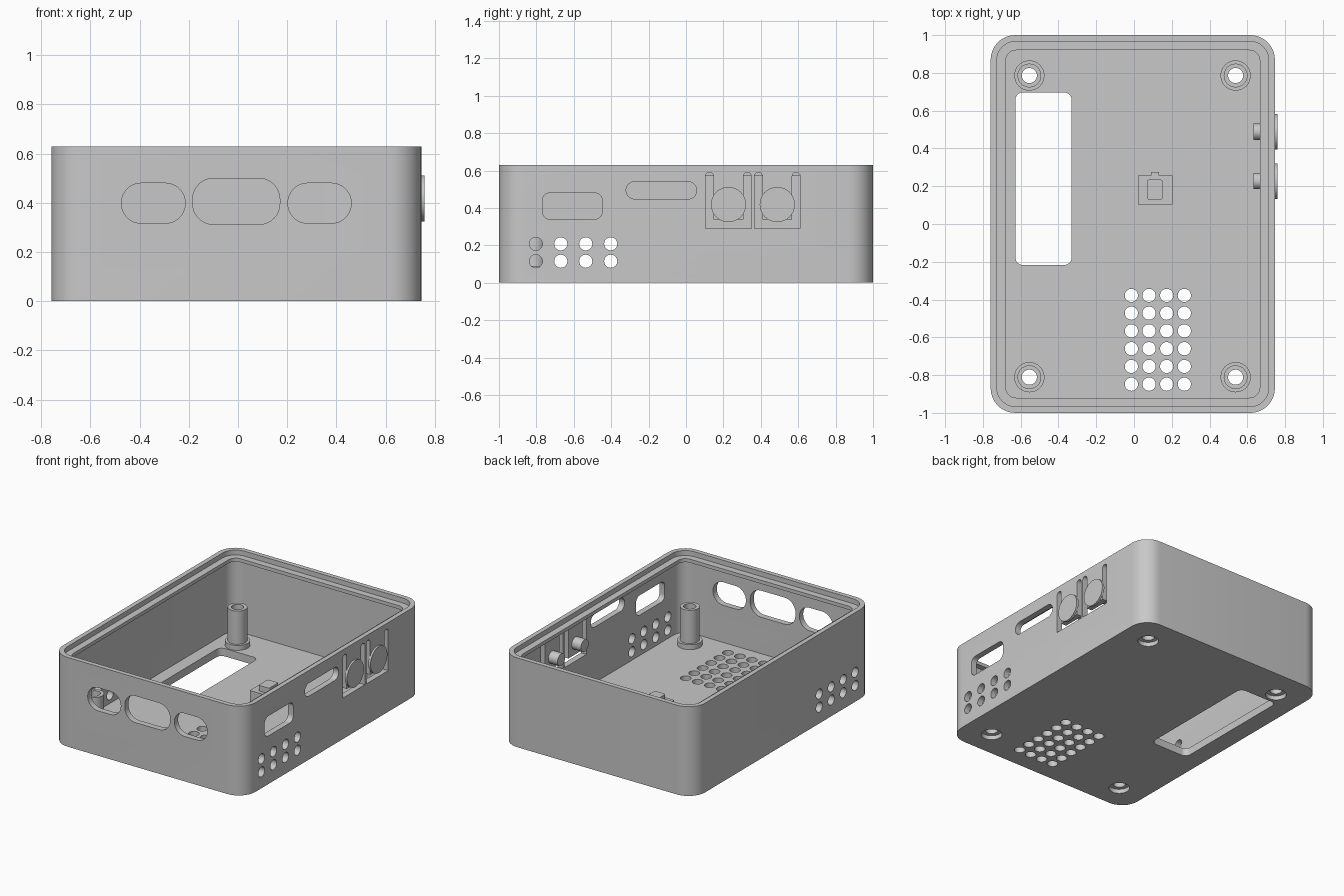
import bpy, bmesh, math
from mathutils import Vector

cube = bpy.data.objects.get("Cube")
if cube:
    bpy.data.objects.remove(cube, do_unlink=True)

grey = bpy.data.materials.new("plain grey")
grey.use_nodes = True
colour = (0.58, 0.58, 0.58, 1)
grey.diffuse_color = colour
grey.node_tree.nodes["Principled BSDF"].inputs["Base Color"].default_value = colour

# Extents of the case
LEFT, RIGHT, FRONT, BACK, TOP = -0.759, 0.746, -1.0, 1.0, 0.63
FLOOR, WALL, RIM, LIP = 0.055, 0.042, 0.08, 0.033


def place(axis, u, v, d):
    return {"x": (d, u, v), "y": (u, d, v), "z": (u, v, d)}[axis]


def prism(axis, u0, u1, v0, v1, d0, d1, r=0.0, steps=8):
    """Describe a rounded rectangle extruded along an axis."""
    pts = []
    corners = [(u1 - r, v1 - r), (u0 + r, v1 - r), (u0 + r, v0 + r), (u1 - r, v0 + r)]
    for i, (cu, cv) in enumerate(corners):
        for k in range(steps + 1 if r else 1):
            a = math.pi / 2 * (i + k / steps)
            p = Vector((cu + r * math.cos(a), cv + r * math.sin(a)))
            if not pts or (p - pts[-1]).length > 1e-4:
                pts.append(p)
    if (pts[0] - pts[-1]).length < 1e-4:
        pts.pop()
    return axis, pts, d0, d1


def disc(axis, u, v, r, d0, d1):
    return prism(axis, u - r, u + r, v - r, v + r, d0, d1, r)


def make(name, prisms):
    bm = bmesh.new()
    for axis, pts, d0, d1 in prisms:
        low = [bm.verts.new(place(axis, p.x, p.y, d0)) for p in pts]
        high = [bm.verts.new(place(axis, p.x, p.y, d1)) for p in pts]
        bm.faces.new(low)
        bm.faces.new(high)
        for i in range(len(pts)):
            j = (i + 1) % len(pts)
            bm.faces.new((low[i], low[j], high[j], high[i]))
    return finish(name, bm)


def finish(name, bm):
    bmesh.ops.recalc_face_normals(bm, faces=bm.faces)
    mesh = bpy.data.meshes.new(name)
    bm.to_mesh(mesh)
    bm.free()
    mesh.materials.append(grey)
    ob = bpy.data.objects.new(name, mesh)
    bpy.context.collection.objects.link(ob)
    return ob


def select(ob):
    bpy.ops.object.select_all(action="DESELECT")
    ob.select_set(True)
    bpy.context.view_layer.objects.active = ob


def cut(ob, prisms):
    cutter = make("cutter", prisms)
    cutter.hide_render = True
    mod = ob.modifiers.new("cut", "BOOLEAN")
    mod.operation, mod.solver, mod.object = "DIFFERENCE", "EXACT", cutter
    select(ob)
    bpy.ops.object.modifier_apply(modifier=mod.name)
    bpy.data.objects.remove(cutter, do_unlink=True)


def smooth(ob):
    select(ob)
    bpy.ops.object.shade_smooth_by_angle(angle=math.radians(30))


def inset_box(t, d0, d1, r):
    return prism("z", LEFT + t, RIGHT - t, FRONT + t, BACK - t, d0, d1, r)


# Open tray: thin walls, with a thicker stepped rim overhanging inside
case = make("case", [inset_box(0, 0, TOP, 0.13)])
cut(case, [inset_box(WALL, FLOOR, 0.57, 0.09)])
cut(case, [inset_box(RIM, 0.3, 1, 0.055)])
cut(case, [inset_box(LIP, TOP - 0.035, 1, 0.1)])

# Floor openings: long slot, vent grid, screw holes with head recesses
posts = [(x, y) for x in (-0.554, 0.538) for y in (-0.811, 0.786)]
holes = [prism("z", -0.628, -0.33, -0.217, 0.697, -0.1, 0.2, 0.04)]
holes += [disc("z", -0.014 + 0.0935 * i, -0.848 + 0.094 * j, 0.035, -0.1, 0.2)
          for i in range(4) for j in range(6)]
holes += [disc("z", x, y, 0.04, -0.1, 0.2) for x, y in posts]
cut(case, holes)
cut(case, [disc("z", x, y, 0.068, -0.1, 0.03) for x, y in posts])

# Front ports
cut(case, [prism("y", -0.474, -0.215, 0.317, 0.48, -1.2, -0.8, 0.08),
           prism("y", -0.184, 0.17, 0.312, 0.5, -1.2, -0.8, 0.085),
           prism("y", 0.203, 0.46, 0.317, 0.48, -1.2, -0.8, 0.08)])

# Side ports, with vents running through both side walls
side = [prism("x", -0.768, -0.448, 0.34, 0.48, 0.5, 0.9, 0.04),
        prism("x", -0.32, 0.057, 0.448, 0.54, 0.5, 0.9, 0.045)]
side += [disc("x", -0.803 + 0.1335 * i, z, 0.035, -0.9, 0.9)
         for i in range(4) for z in (0.115, 0.208)]
cut(case, side)

# Flexible button tongues: side slots and a bottom gap
buttons = (0.227, 0.488)
cut(case, [prism("x", y + s - 0.021, y + s + 0.021, 0.295, 0.59, 0.69, 0.9, 0.021)
           for y in buttons for s in (-0.101, 0.101)])
cut(case, [prism("x", y - 0.122, y + 0.122, 0.29, 0.338, 0.69, 0.9) for y in buttons])
smooth(case)

# Button caps and inner pegs
for n, y in enumerate(buttons, 1):
    smooth(make(f"button_cap_{n}", [disc("x", y, 0.418, 0.094, 0.742, 0.759)]))
    smooth(make(f"button_peg_{n}", [disc("x", y, 0.418, 0.043, 0.632, 0.715)]))

# Hollow screw posts with a collar, turned from a closed profile
profile = [(0.04, FLOOR), (0.04, 0.325), (0.063, 0.325),
           (0.063, 0.09), (0.08, 0.09), (0.08, FLOOR)]
for n, (x, y) in enumerate(posts, 1):
    bm = bmesh.new()
    ring = [bm.verts.new((x + r, y, z)) for r, z in profile]
    edges = [bm.edges.new((ring[i - 1], ring[i])) for i in range(len(ring))]
    bmesh.ops.spin(bm, geom=ring + edges, cent=(x, y, 0), axis=(0, 0, 1),
                   angle=math.tau, steps=32, use_merge=True)
    bmesh.ops.remove_doubles(bm, verts=bm.verts, dist=1e-4)
    smooth(finish(f"screw_post_{n}", bm))

# Small block on the floor with a raised stem and a key tab
make("floor_block", [prism("z", 0.02, 0.203, 0.103, 0.258, FLOOR, 0.15)])
make("block_tab", [prism("z", 0.09, 0.133, 0.25, 0.275, FLOOR, 0.15)])
make("block_stem", [prism("z", 0.068, 0.152, 0.13, 0.235, 0.14, 0.19, 0.012)])
bpy.ops.object.select_all(action="DESELECT")
